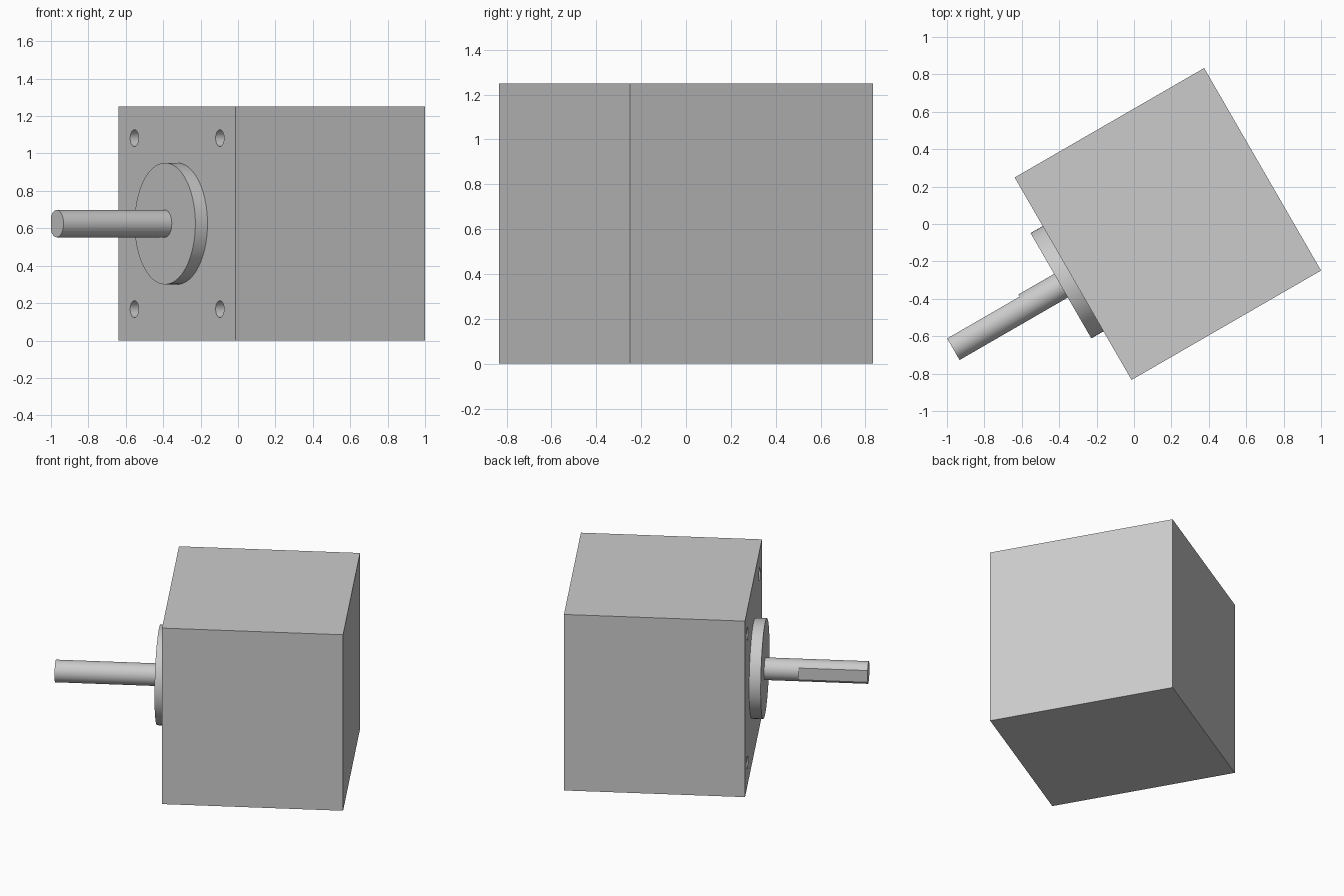
import bpy
from math import radians, pi
from mathutils import Matrix

cube = bpy.data.objects.get("Cube")
if cube:
    bpy.data.objects.remove(cube, do_unlink=True)

WIDTH, DEPTH = 1.25, 1.17
FACE = -DEPTH / 2            # mounting face, in the motor's own frame (shaft along -x)
SHAFT, FLAT_LENGTH, FLAT_AT = 0.743, 0.447, 0.06
HOLE_DEPTH = 0.13
# The whole motor is turned about the vertical axis
PLACE = Matrix.Translation((0.181, 0, WIDTH / 2)) @ Matrix.Rotation(radians(30), 4, 'Z')

grey = bpy.data.materials.new("plain grey")
grey.use_nodes = True
grey.diffuse_color = (0.6, 0.6, 0.6, 1)
grey.node_tree.nodes["Principled BSDF"].inputs["Base Color"].default_value = grey.diffuse_color


def finish(name, local):
    ob = bpy.context.object
    ob.name = name
    ob.matrix_world = PLACE @ local
    ob.data.materials.append(grey)
    return ob


def box(name, centre, size):
    bpy.ops.mesh.primitive_cube_add(size=1)
    return finish(name, Matrix.Translation(centre) @ Matrix.Diagonal((*size, 1)))


def rod(name, radius, x0, x1, y=0, z=0, sides=64):
    bpy.ops.mesh.primitive_cylinder_add(vertices=sides, radius=radius, depth=abs(x1 - x0))
    return finish(name, Matrix.Translation(((x0 + x1) / 2, y, z)) @ Matrix.Rotation(pi / 2, 4, 'Y'))


def select(ob):
    bpy.ops.object.select_all(action='DESELECT')
    ob.select_set(True)
    bpy.context.view_layer.objects.active = ob


def cut(ob, cutter):
    cutter.hide_render = True
    mod = ob.modifiers.new("cut", 'BOOLEAN')
    mod.operation, mod.solver, mod.object = 'DIFFERENCE', 'EXACT', cutter
    select(ob)
    bpy.ops.object.modifier_apply(modifier=mod.name)
    bpy.data.objects.remove(cutter, do_unlink=True)


# Body with four blind screw holes in the mounting face
body = box("motor_body", (0, 0, 0), (DEPTH, WIDTH, WIDTH))
for y in (-0.457, 0.457):
    for z in (-0.457, 0.457):
        cut(body, rod("hole_cutter", 0.045, FACE - 0.1, FACE + HOLE_DEPTH, y, z, 32))

# Raised pilot disc
disc = rod("pilot_disc", 0.325, FACE, FACE - 0.075, sides=96)

# Shaft with a flat along its outer part
shaft = rod("shaft", 0.073, FACE, FACE - SHAFT)
tip = FACE - SHAFT
cut(shaft, box("flat_cutter", (tip + FLAT_LENGTH - 0.5, FLAT_AT + 0.1, 0), (1, 0.2, 0.4)))

for part in (body, disc, shaft):
    select(part)
    bpy.ops.object.shade_smooth_by_angle(angle=radians(25))
